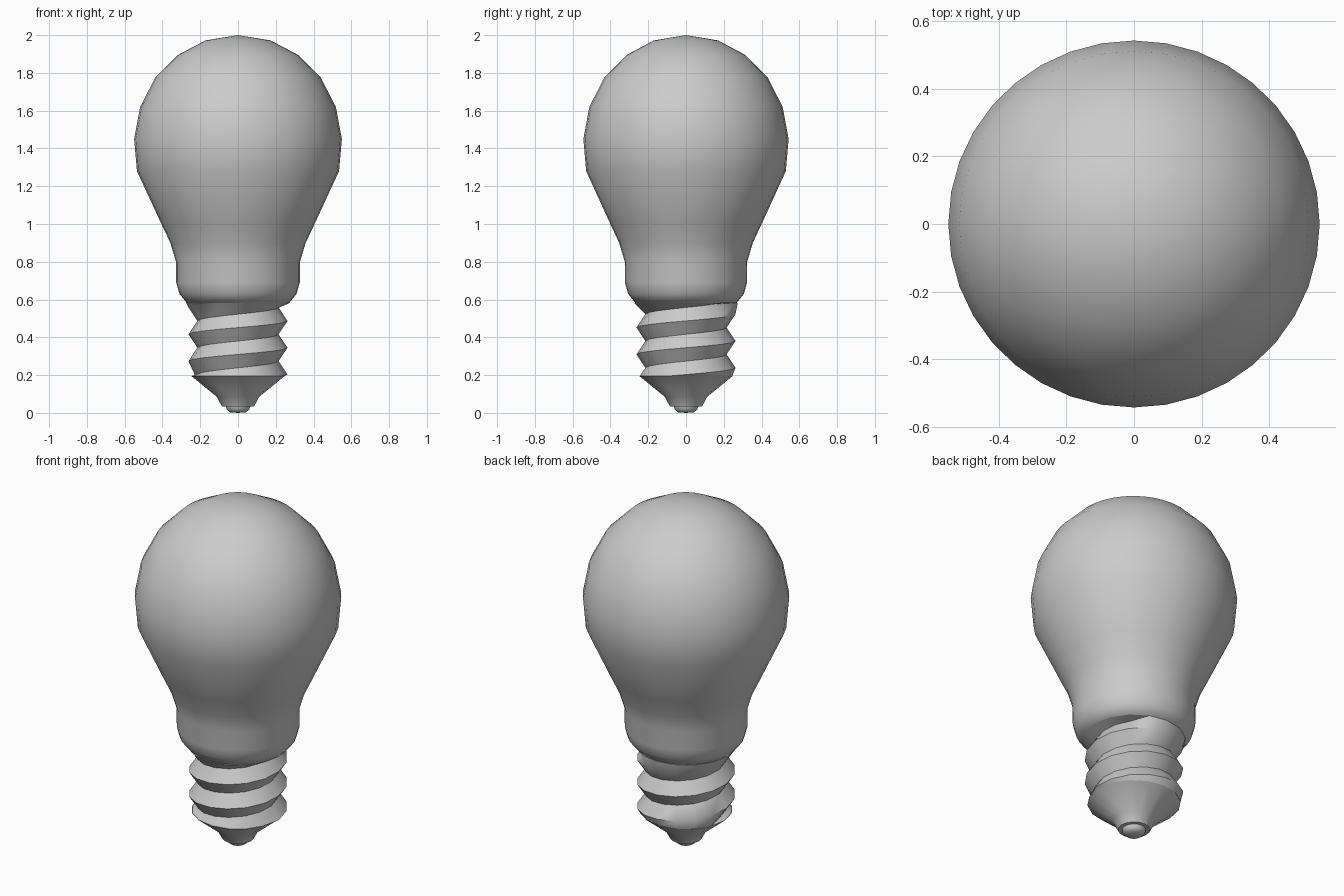
import bpy, bmesh
from math import pi, sin, cos, radians

if "Cube" in bpy.data.objects:
    bpy.data.objects.remove(bpy.data.objects["Cube"])


def finish(name, bm, angle):
    bmesh.ops.remove_doubles(bm, verts=bm.verts, dist=0.0005)
    bmesh.ops.dissolve_degenerate(bm, edges=bm.edges, dist=0.0005)
    bmesh.ops.recalc_face_normals(bm, faces=bm.faces)
    me = bpy.data.meshes.new(name)
    bm.to_mesh(me)
    bm.free()
    ob = bpy.data.objects.new(name, me)
    bpy.context.collection.objects.link(ob)
    bpy.ops.object.select_all(action='DESELECT')
    ob.select_set(True)
    bpy.context.view_layer.objects.active = ob
    bpy.ops.object.shade_smooth_by_angle(angle=radians(angle))
    return ob


def skin(name, rows, sides, point, angle):
    """Grid of quads wrapped round z; point(row, turn) gives (radius, z)."""
    bm = bmesh.new()
    grid = []
    for row in rows:
        ring = []
        for i in range(sides + 1):
            r, z = point(row, i / sides)
            a = 2 * pi * i / sides
            ring.append(bm.verts.new((r * cos(a), r * sin(a), z)))
        grid.append(ring)
    for lo, hi in zip(grid, grid[1:]):
        for i in range(sides):
            bm.faces.new((lo[i], lo[i + 1], hi[i + 1], hi[i]))
    return finish(name, bm, angle)


def lathe(name, profile, sides, angle=40):
    return skin(name, profile, sides, lambda p, t: p, angle)


# Glass envelope
glass = lathe("glass_bulb", [
    (0.25, 0.58), (0.272, 0.583), (0.31, 0.63), (0.327, 0.69), (0.328, 0.80),
    (0.358, 0.90), (0.41, 1.01), (0.535, 1.28), (0.55, 1.45), (0.518, 1.62),
    (0.438, 1.775), (0.318, 1.895), (0.172, 1.972), (0, 2.0)], 36, 60)
glass.scale.y = 0.988

# Screw base: helical crests and valleys, clamped at both ends
PITCH, BOTTOM, TOP = 0.142, 0.195, 0.582


def thread(row, turn):
    z = 0.203 + PITCH * (row / 2 + turn)
    if z >= TOP:
        return 0.274, TOP
    if z <= BOTTOM:
        return 0.245, BOTTOM
    return (0.262 if row % 2 == 0 else 0.215), z


skin("screw_base", range(-3, 7), 16, thread, 50)

# Collar closing the top of the screw base
lathe("base_rim", [(0.274, 0.582), (0.22, 0.584)], 16)

# Insulator cone and contact tip
lathe("insulator", [(0.248, 0.196), (0.112, 0.085), (0.085, 0.034), (0.0, 0.034)], 16)
lathe("contact_tip", [(0.064, 0.036), (0.06, 0.018), (0.042, 0.003), (0.0, 0.0)], 16, 50)
